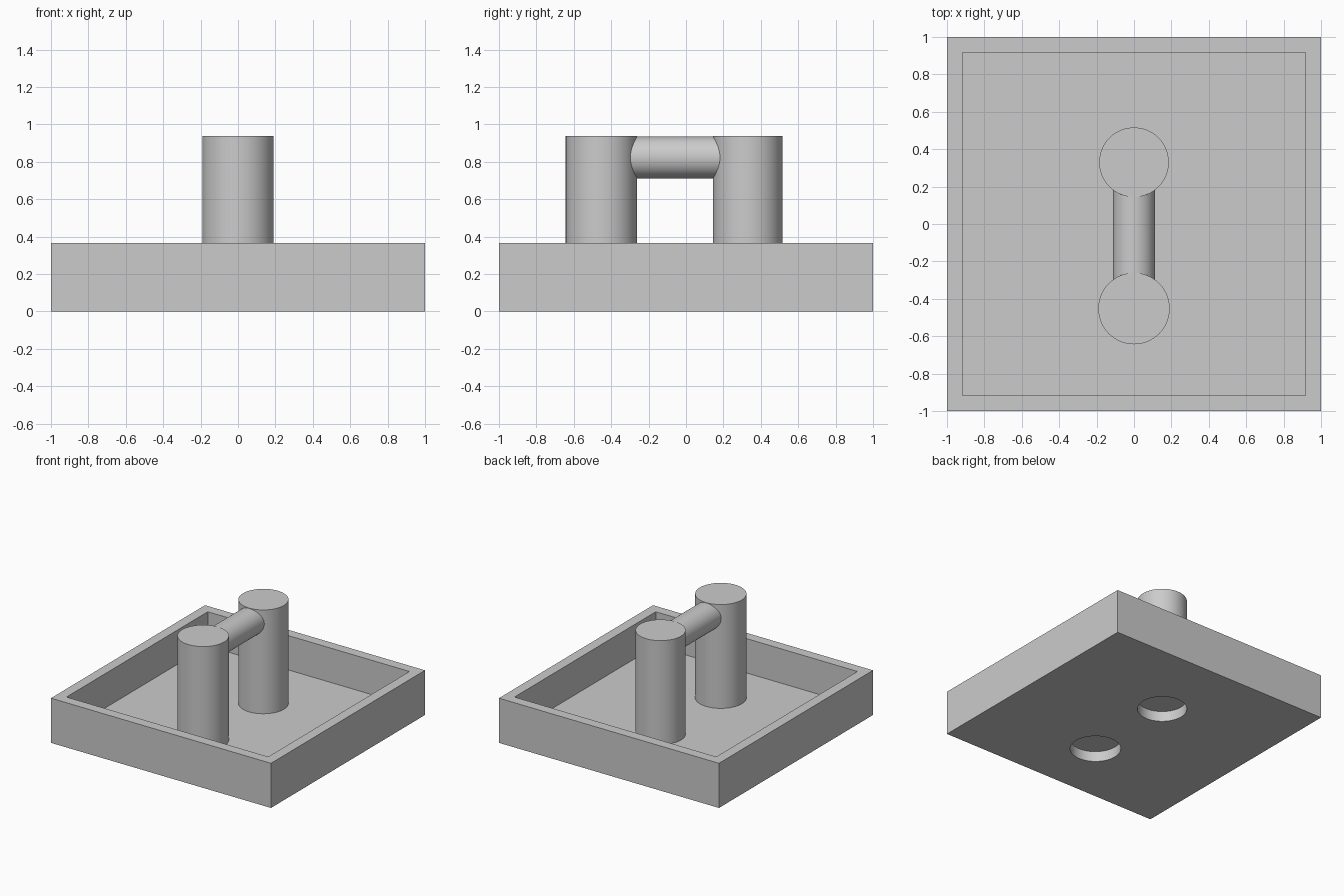
import bpy
from math import pi, radians

cube = bpy.data.objects.get("Cube")
if cube:
    bpy.data.objects.remove(cube, do_unlink=True)

HEIGHT, WALL, FLOOR, TOP = 0.367, 0.083, 0.085, 0.938
BRIDGE_R = 0.112
SIDES = 96
# name -> (y position, radius)
PILLARS = {"front": (-0.452, 0.191), "back": (0.33, 0.186)}

grey = bpy.data.materials.new("light_grey")
grey.use_nodes = True
colour = (0.6, 0.6, 0.6, 1)
grey.diffuse_color = colour
bsdf = next(n for n in grey.node_tree.nodes if n.type == 'BSDF_PRINCIPLED')
bsdf.inputs["Base Color"].default_value = colour


def finish(name):
    obj = bpy.context.object
    obj.name = name
    obj.data.materials.append(grey)
    return obj


def box(name, width, z0, z1):
    bpy.ops.mesh.primitive_cube_add(size=1, location=(0, 0, (z0 + z1) / 2))
    bpy.context.object.scale = (width, width, z1 - z0)
    bpy.ops.object.transform_apply(location=True, rotation=True, scale=True)
    return finish(name)


def cylinder(name, radius, length, location, tilt=0):
    bpy.ops.mesh.primitive_cylinder_add(vertices=SIDES, radius=radius, depth=length,
                                        location=location, rotation=(tilt, 0, 0))
    obj = finish(name)
    bpy.ops.object.shade_smooth_by_angle(angle=radians(30))
    return obj


def cut(target, cutter):
    bpy.ops.object.select_all(action='DESELECT')
    bpy.context.view_layer.objects.active = target
    target.select_set(True)
    mod = target.modifiers.new("cut", 'BOOLEAN')
    mod.operation, mod.solver, mod.object = 'DIFFERENCE', 'EXACT', cutter
    bpy.ops.object.modifier_apply(modifier=mod.name)
    bpy.data.objects.remove(cutter, do_unlink=True)


# Open square tray
tray = box("tray", 2, 0, HEIGHT)
cut(tray, box("tray_cavity", 2 - 2 * WALL, FLOOR, HEIGHT + 0.2))

# Pillars on the tray floor, each above a round hole through the floor
for side, (y, r) in PILLARS.items():
    cut(tray, cylinder(side + "_hole", r, 0.4, (0, y, 0)))
    cylinder(side + "_pillar", r, TOP - FLOOR, (0, y, (TOP + FLOOR) / 2))

# Round bridge joining the pillar tops
y0, y1 = (p[0] for p in PILLARS.values())
cylinder("bridge", BRIDGE_R, y1 - y0, (0, (y0 + y1) / 2, TOP - BRIDGE_R - 0.003), pi / 2)
